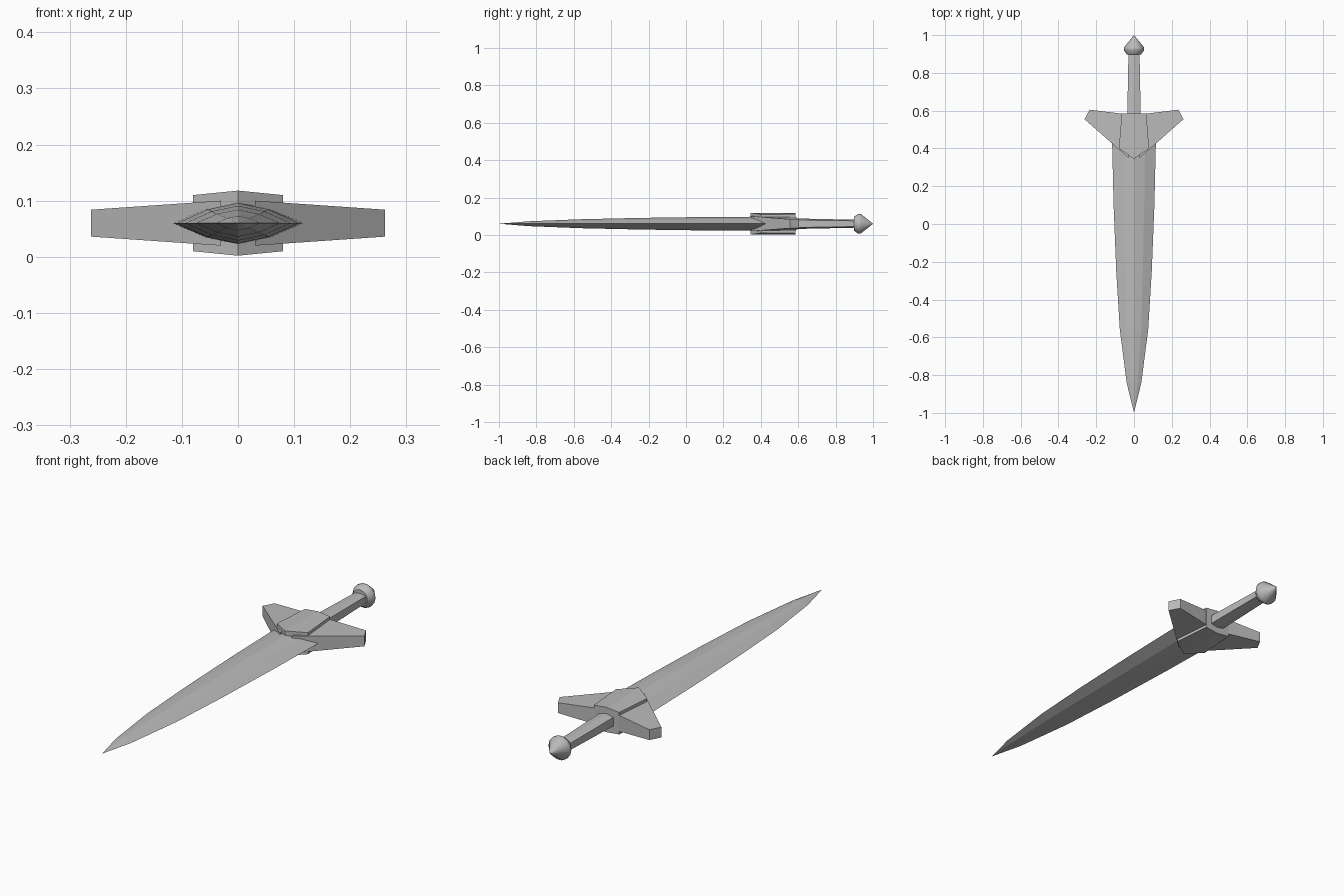
import bpy
import bmesh
import math

cube = bpy.data.objects.get("Cube")
if cube:
    bpy.data.objects.remove(cube)

MID = 0.06  # height of the sword's centre plane

steel = bpy.data.materials.new("grey_steel")
steel.use_nodes = True
GREY = (0.5, 0.5, 0.5, 1)
steel.diffuse_color = GREY
steel.node_tree.nodes["Principled BSDF"].inputs["Base Color"].default_value = GREY


def finish(name, bm):
    bmesh.ops.remove_doubles(bm, verts=bm.verts, dist=0.0001)
    bmesh.ops.recalc_face_normals(bm, faces=bm.faces)
    mesh = bpy.data.meshes.new(name)
    bm.to_mesh(mesh)
    bm.free()
    mesh.materials.append(steel)
    obj = bpy.data.objects.new(name, mesh)
    obj.location.z = MID
    bpy.context.collection.objects.link(obj)
    return obj


def loft(name, rings):
    """Skin a row of matching closed rings and cap both ends."""
    bm = bmesh.new()
    loops = [[bm.verts.new(p) for p in ring] for ring in rings]
    for a, b in zip(loops, loops[1:]):
        for i in range(len(a)):
            j = (i + 1) % len(a)
            bm.faces.new((a[i], a[j], b[j], b[i]))
    bm.faces.new(loops[0])
    bm.faces.new(loops[-1])
    return finish(name, bm)


def section(y, width, height, shape):
    return [(u * width, y, v * height) for u, v in shape]


# Blade: shallow lens section narrowing to a point
LENS = [(1, 0), (0.5, 0.68), (0, 1), (-0.5, 0.68),
        (-1, 0), (-0.5, -0.68), (0, -1), (0.5, -0.68)]
stations = [(0.48, 0.117, 0.038), (0.1, 0.108, 0.036), (-0.25, 0.094, 0.031),
            (-0.56, 0.075, 0.024), (-0.84, 0.039, 0.013), (-0.995, 0.001, 0.0005)]
loft("blade", [section(y, w, h, LENS) for y, w, h in stations])

# Handle: six-sided grip, slightly tapered
HEX = [(0, 1), (1, 0.72), (1, -0.72), (0, -1), (-1, -0.72), (-1, 0.72)]
loft("handle", [section(0.5, 0.037, 0.03, HEX), section(0.92, 0.029, 0.021, HEX)])

# Guard block: pointed plate with a ridge along the middle
outline = [(0, 0.345, 0.058), (0.08, 0.40, 0.05), (0.065, 0.585, 0.051),
           (0, 0.585, 0.058), (-0.065, 0.585, 0.051), (-0.08, 0.40, 0.05)]
bm = bmesh.new()
top = [bm.verts.new((x, y, z)) for x, y, z in outline]
low = [bm.verts.new((x, y, -z)) for x, y, z in outline]
for ring in (top, low):
    bm.faces.new(ring[:4])
    bm.faces.new([ring[0]] + ring[3:])
for i in range(6):
    j = (i + 1) % 6
    bm.faces.new((top[i], top[j], low[j], low[i]))
finish("guard_block", bm)

# Guard wings: tapered arms swept toward the handle
for side, name in ((1, "left_guard_wing"), (-1, "right_guard_wing")):
    rings = []
    for x1, y1, x2, y2, h in ((0.03, 0.35, 0.03, 0.58, 0.04),
                              (0.262, 0.555, 0.235, 0.605, 0.024)):
        rings.append([(side * x1, y1, h), (side * x2, y2, h),
                      (side * x2, y2, -h), (side * x1, y1, -h)])
    loft(name, rings)

# Pommel: turned knob with a conical end
SIDES = 14
profile = [(0.898, 0.038), (0.92, 0.054), (0.934, 0.054), (0.999, 0.001)]
circle = [(math.cos(math.tau * i / SIDES), math.sin(math.tau * i / SIDES))
          for i in range(SIDES)]
pommel = loft("pommel", [section(y, r, r, circle) for y, r in profile])
bpy.ops.object.select_all(action="DESELECT")
pommel.select_set(True)
bpy.context.view_layer.objects.active = pommel
bpy.ops.object.shade_smooth_by_angle(angle=math.radians(40))
